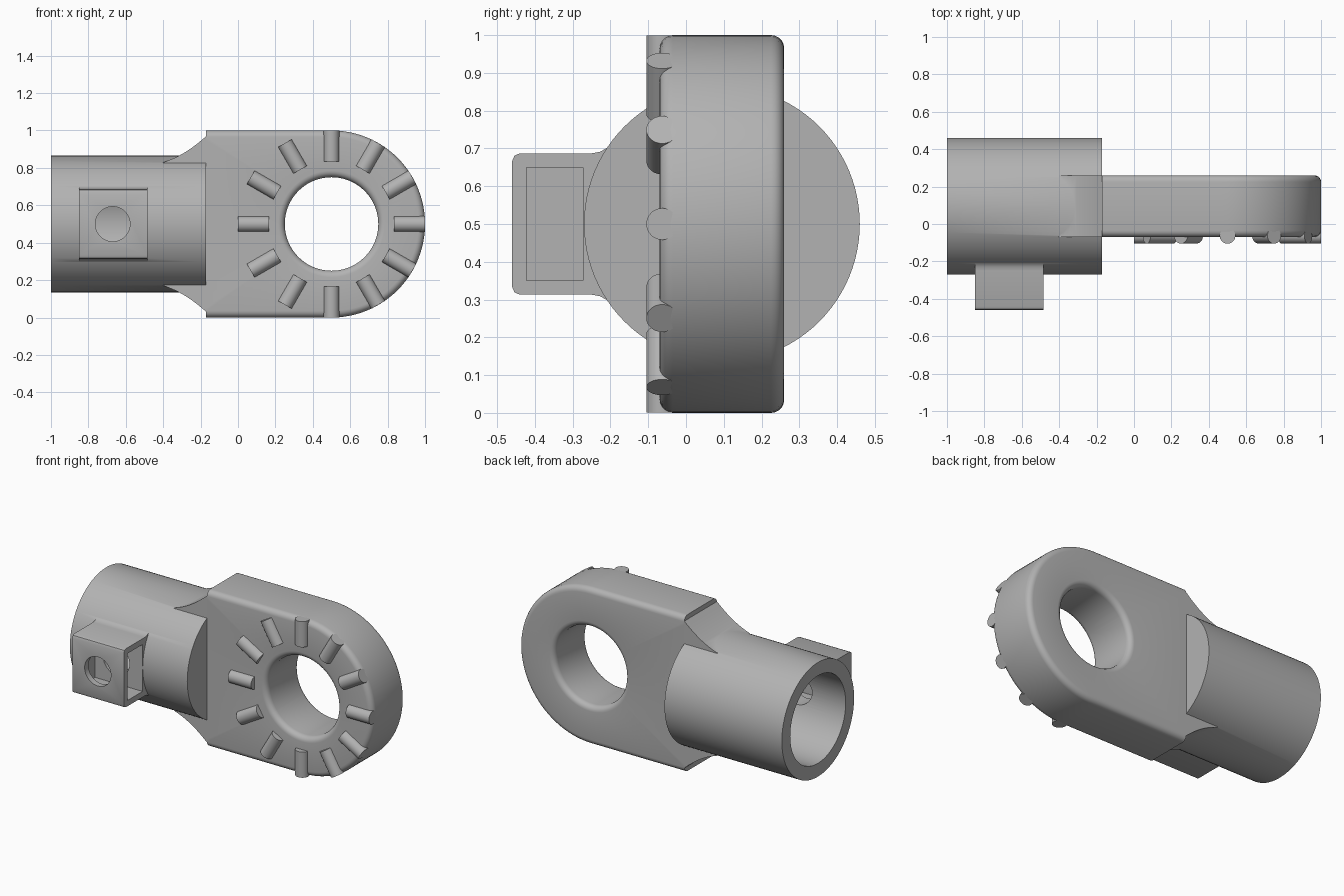
import bpy, bmesh
from math import pi, sin, cos, atan2, radians
from mathutils import Matrix, Vector

old = bpy.data.objects.get("Cube")
if old:
    bpy.data.objects.remove(old)

GREY = (0.45, 0.45, 0.45, 1)
grey = bpy.data.materials.new("plain grey")
grey.use_nodes = True
grey.diffuse_color = GREY
grey.node_tree.nodes["Principled BSDF"].inputs["Base Color"].default_value = GREY

MID = 0.5          # height of the main axis
TUBE_Y = 0.095     # tube axis
STEP = -0.17       # where the tube meets the plate
FRONT, BACK = -0.07, 0.26


def finish(name, bm):
    bmesh.ops.recalc_face_normals(bm, faces=bm.faces)
    mesh = bpy.data.meshes.new(name)
    bm.to_mesh(mesh)
    bm.free()
    mesh.materials.append(grey)
    ob = bpy.data.objects.new(name, mesh)
    bpy.context.collection.objects.link(ob)
    return ob


def smooth(ob):
    bpy.ops.object.select_all(action="DESELECT")
    ob.select_set(True)
    bpy.context.view_layer.objects.active = ob
    bpy.ops.object.shade_smooth_by_angle(angle=radians(32))


def cylinder(name, start, end, radius, sides=64):
    a, b = Vector(start), Vector(end)
    turn = (b - a).to_track_quat("Z", "Y").to_matrix().to_4x4()
    bm = bmesh.new()
    bmesh.ops.create_cone(bm, cap_ends=True, segments=sides, radius1=radius,
                          radius2=radius, depth=(b - a).length,
                          matrix=Matrix.Translation((a + b) / 2) @ turn)
    return finish(name, bm)


def prism(name, points, shift):
    bm = bmesh.new()
    face = bm.faces.new([bm.verts.new(p) for p in points])
    ext = bmesh.ops.extrude_face_region(bm, geom=[face])
    moved = [v for v in ext["geom"] if isinstance(v, bmesh.types.BMVert)]
    bmesh.ops.translate(bm, vec=shift, verts=moved)
    return finish(name, bm)


def combine(target, other, operation):
    mod = target.modifiers.new(operation, "BOOLEAN")
    mod.object, mod.operation, mod.solver = other, operation, "EXACT"
    bpy.context.view_layer.objects.active = target
    bpy.ops.object.modifier_apply(modifier=mod.name)
    bpy.data.objects.remove(other)


def mirrored(half):
    """Close a half outline, given as (a, height above axis), below the axis."""
    return half + [(a, -h) for a, h in reversed(half)]


# Eye plate: a rounded section swept round the hole
def eye_plate():
    cx, fillet, hole, outer = 0.5, 0.035, 0.25, 0.5
    reach = cx - STEP
    corner = atan2(outer, -reach)
    angles = sorted([2 * pi * i / 96 for i in range(96)] + [corner, 2 * pi - corner])
    arc = [i * pi / 10 for i in range(6)]
    # (inset from the edge, y) from front to back
    edge = [(fillet * (1 - sin(t)), FRONT + fillet * (1 - cos(t))) for t in arc]
    edge += [(fillet * (1 - cos(t)), BACK - fillet * (1 - sin(t))) for t in arc]
    bm = bmesh.new()
    rings = []
    for t in angles:
        c, s = cos(t), sin(t)
        if c >= 0:
            px, pz, nx, nz = outer * c, outer * s, c, s
        else:
            up, side = outer / max(abs(s), 1e-6), reach / -c
            r = min(up, side)
            px, pz, nx = r * c, r * s, 0
            nz = (1 if s > 0 else -1) if up <= side + 1e-5 else 0
        ring = [bm.verts.new((cx + px - d * nx, y, MID + pz - d * nz)) for d, y in edge]
        ring += [bm.verts.new((cx + (hole + d) * c, y, MID + (hole + d) * s))
                 for d, y in reversed(edge)]
        rings.append(ring)
    for a, b in zip(rings, rings[1:] + rings[:1]):
        n = len(a)
        for i in range(n):
            bm.faces.new((a[i], a[(i + 1) % n], b[(i + 1) % n], b[i]))
    bmesh.ops.remove_doubles(bm, verts=bm.verts, dist=1e-5)
    return finish("eye_plate", bm)


smooth(eye_plate())

# Ring of twelve round ribs on the front face
for i in range(12):
    c, s = cos(i * pi / 6), sin(i * pi / 6)
    ends = [(0.5 + r * c, -0.063, MID + r * s) for r in (0.335, 0.499)]
    smooth(cylinder("index_rib", *ends, 0.042, 32))

# Socket tube with flared neck
body = cylinder("socket_body", (-1, TUBE_Y, MID), (STEP, TUBE_Y, MID), 0.365, 96)
flare = [(-0.42, 0.3)]
for i in range(11):
    t = i / 10
    flare.append((-0.4 + t * (STEP + 0.4), 0.33 + 0.07 * t + 0.07 * t * t))
neck = prism("neck", [(x, FRONT, MID + h) for x, h in mirrored(flare)],
             (0, BACK - FRONT, 0))
combine(body, neck, "UNION")

# Nut lug with rounded front corners and a filleted root
section = [(-0.46, 0.167), (-0.454, 0.181), (-0.44, 0.187), (-0.25, 0.187),
           (-0.228, 0.191), (-0.208, 0.202), (-0.19, 0.22), (-0.172, 0.245),
           (-0.12, 0.24)]
lug = prism("lug", [(-0.85, y, MID + h) for y, h in mirrored(section)], (0.365, 0, 0))
combine(body, lug, "UNION")

# Bore, nut slot and screw hole
combine(body, cylinder("bore", (-1.1, TUBE_Y, MID), (-0.32, TUBE_Y, MID), 0.28, 96),
        "DIFFERENCE")
slot = prism("nut_slot", [(-0.82, y, MID + h)
                          for y, h in mirrored([(-0.422, 0.15), (-0.272, 0.15)])],
             (0.4, 0, 0))
combine(body, slot, "DIFFERENCE")
combine(body, cylinder("screw_hole", (-0.67, -0.6, MID), (-0.67, 0.05, MID), 0.093, 48),
        "DIFFERENCE")
smooth(body)
